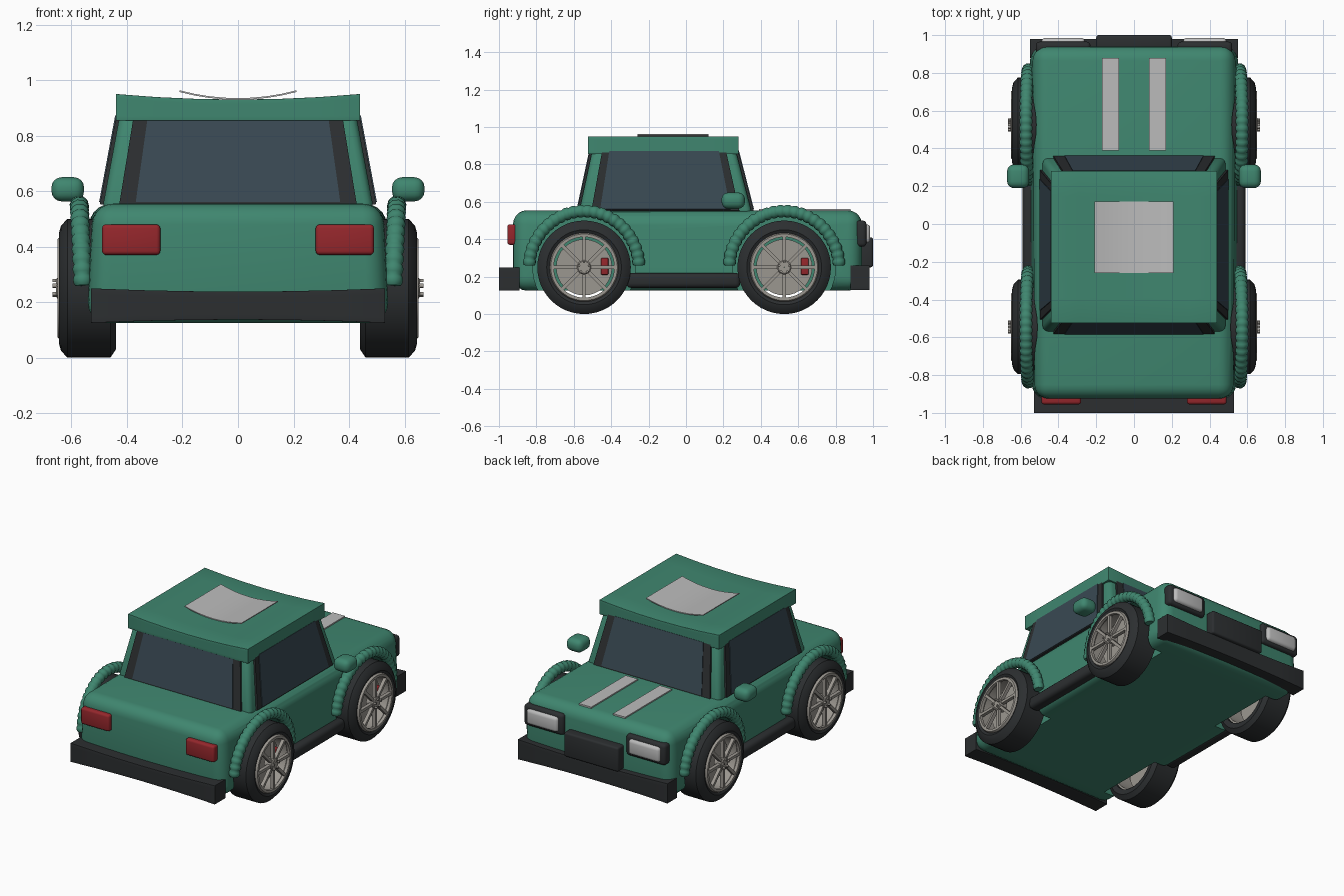
import bpy, bmesh, math
from mathutils import Vector, Matrix

if "Cube" in bpy.data.objects:
    bpy.data.objects.remove(bpy.data.objects["Cube"])


def mat(name, r, g, b):
    m = bpy.data.materials.new(name)
    m.diffuse_color = (r, g, b, 1)
    m.use_nodes = True
    m.node_tree.nodes["Principled BSDF"].inputs["Base Color"].default_value = m.diffuse_color
    return m


GREEN = mat("green", 0.05, 0.24, 0.16)
DARK = mat("dark", 0.025, 0.028, 0.03)
GLASS = mat("glass", 0.04, 0.065, 0.085)
RED = mat("red", 0.3, 0.02, 0.025)
LIGHT = mat("light", 0.5, 0.5, 0.5)
METAL = mat("metal", 0.33, 0.31, 0.28)


def finish(name, bm, m, smooth=True, bevel=0, seg=3):
    bmesh.ops.recalc_face_normals(bm, faces=bm.faces)
    me = bpy.data.meshes.new(name)
    bm.to_mesh(me)
    bm.free()
    ob = bpy.data.objects.new(name, me)
    bpy.context.collection.objects.link(ob)
    me.materials.append(m)
    bpy.ops.object.select_all(action='DESELECT')
    ob.select_set(True)
    bpy.context.view_layer.objects.active = ob
    if bevel:
        mod = ob.modifiers.new("bevel", 'BEVEL')
        mod.width, mod.segments, mod.limit_method = bevel, seg, 'ANGLE'
        bpy.ops.object.modifier_apply(modifier="bevel")
    if smooth:
        bpy.ops.object.shade_smooth_by_angle(angle=math.radians(40))
    return ob


def add_box(bm, lo, hi, matrix=Matrix()):
    c = [(a + b) / 2 for a, b in zip(lo, hi)]
    s = [b - a for a, b in zip(lo, hi)]
    m = matrix @ Matrix.Translation(c) @ Matrix.Diagonal((*s, 1))
    return bmesh.ops.create_cube(bm, size=1, matrix=m)["verts"]


def box(name, lo, hi, m, bevel=0.0, shape=None, cuts=0, seg=3):
    bm = bmesh.new()
    add_box(bm, lo, hi)
    if cuts:
        bmesh.ops.subdivide_edges(bm, edges=bm.edges[:], cuts=cuts, use_grid_fill=True)
    if shape:
        for v in bm.verts:
            shape(v.co)
    return finish(name, bm, m, True, bevel, seg)


def lathe(bm, profile, y, z, n=48):
    # closed (x, radius) profile spun about the wheel axle
    rings = []
    for i in range(n):
        a = 2 * math.pi * i / n
        rings.append([bm.verts.new((x, y + r * math.cos(a), z + r * math.sin(a))) for x, r in profile])
    k = len(profile)
    for i in range(n):
        p, q = rings[i], rings[(i + 1) % n]
        for j in range(k):
            bm.faces.new((p[j], p[(j + 1) % k], q[(j + 1) % k], q[j]))


# lower body: rounded box, narrower towards the top and the ends
def body_shape(co):
    if co.z > 0.5:
        co.x *= 0.96
    if co.y < -0.8:
        co.x *= 0.98


body = box("body", (-0.555, -0.925, 0.125), (0.555, 0.94, 0.555), GREEN, 0.075, body_shape, seg=5)

# wheel wells cut into the body
WHEELS = (-0.545, 0.525)
for s in (-1, 1):
    for y in WHEELS:
        bm = bmesh.new()
        bmesh.ops.create_cone(bm, cap_ends=True, segments=32, radius1=0.275, radius2=0.275, depth=0.3,
                              matrix=Matrix.Translation((s * 0.57, y, 0.25)) @ Matrix.Rotation(math.pi / 2, 4, 'Y'))
        cutter = finish("well_cutter", bm, DARK, False)
        cutter.hide_render = True
        bpy.context.view_layer.objects.active = body
        mod = body.modifiers.new("well", 'BOOLEAN')
        mod.operation, mod.object, mod.solver = 'DIFFERENCE', cutter, 'EXACT'
        bpy.ops.object.modifier_apply(modifier="well")
        bpy.data.objects.remove(cutter)
bpy.ops.object.select_all(action='DESELECT')
body.select_set(True)
bpy.ops.object.shade_smooth_by_angle(angle=math.radians(40))

# cabin frustum
Z0, Z1 = 0.53, 0.88
LOW = [Vector(p) for p in ((-0.49, -0.575, Z0), (0.49, -0.575, Z0), (0.49, 0.355, Z0), (-0.49, 0.355, Z0))]
TOP = [Vector(p) for p in ((-0.425, -0.5, Z1), (0.425, -0.5, Z1), (0.425, 0.265, Z1), (-0.425, 0.265, Z1))]
bm = bmesh.new()
lo = [bm.verts.new(p) for p in LOW]
hi = [bm.verts.new(p) for p in TOP]
bm.faces.new(lo)
bm.faces.new(hi)
for i in range(4):
    bm.faces.new((lo[i], lo[(i + 1) % 4], hi[(i + 1) % 4], hi[i]))
finish("cabin", bm, GREEN, True, 0.03)


# windows: a dark frame panel and a glass panel on each cabin side
def panel(name, side, u0, u1, v0, v1, out, m):
    a, b = LOW[side], LOW[(side + 1) % 4]
    c, d = TOP[(side + 1) % 4], TOP[side]
    n = (b - a).cross(d - a).normalized()
    bm = bmesh.new()
    loops = []
    for off in (-0.01, out):
        ring = []
        for u, v in ((u0, v0), (u1, v0), (u1, v1), (u0, v1)):
            ring.append(bm.verts.new(a.lerp(b, u).lerp(d.lerp(c, u), v) + n * off))
        loops.append(ring)
    p, q = loops
    bm.faces.new(p)
    bm.faces.new(q)
    for i in range(4):
        bm.faces.new((p[i], p[(i + 1) % 4], q[(i + 1) % 4], q[i]))
    finish(name, bm, m, False)


for i, nm in enumerate(("rear", "right", "front", "left")):
    e, g = (0.06, 0.12) if i % 2 == 0 else (0.07, 0.12)
    panel(nm + "_window_frame", i, e, 1 - e, 0.06, 0.98, 0.012, DARK)
    panel(nm + "_window", i, g, 1 - g, 0.08, 0.97, 0.016, GLASS)


# roof slab, slightly sagging in the middle, with a pale panel
def sag(co):
    if co.z > 0.9:
        co.z -= 0.02 * (1 - (co.x / 0.44) ** 2)


box("roof", (-0.44, -0.525, 0.855), (0.44, 0.28, 0.95), GREEN, 0.035, sag, 5)


def curl(co):
    co.z += 0.028 * (co.x / 0.21) ** 2


box("roof_panel", (-0.21, -0.26, 0.929), (0.21, 0.12, 0.935), LIGHT, 0, curl, 7)

# bonnet stripes
for s in (-1, 1):
    box("bonnet_stripe", (s * 0.125 - 0.045, 0.39, 0.552), (s * 0.125 + 0.045, 0.88, 0.563), LIGHT)


# bumpers, grille, lamps
def bow(co):
    t = 1 - (co.x / 0.54) ** 2
    co.z += 0.012 * t * (-1 if co.z > 0.19 else 1)


box("rear_bumper", (-0.53, -1.0, 0.125), (0.53, -0.89, 0.25), DARK, 0.036, bow, 5)
box("front_bumper", (-0.55, 0.88, 0.13), (0.55, 0.98, 0.26), DARK, 0.036, bow, 5)
box("grille", (-0.2, 0.92, 0.25), (0.2, 1.0, 0.41), DARK, 0.012)
for s in (-1, 1):
    def span(a, b):
        return sorted((s * a, s * b))
    x0, x1 = span(0.28, 0.49)
    box("tail_lamp", (x0, -0.955, 0.37), (x1, -0.9, 0.48), RED, 0.014)
    x0, x1 = span(0.23, 0.52)
    box("headlamp_surround", (x0, 0.9, 0.36), (x1, 0.965, 0.5), DARK, 0.02)
    x0, x1 = span(0.26, 0.49)
    box("headlamp", (x0, 0.92, 0.38), (x1, 0.985, 0.48), LIGHT, 0.02)
    # side sill and mirror
    x0, x1 = span(0.51, 0.59)
    box("side_sill", (x0, -0.32, 0.14), (x1, 0.29, 0.22), DARK, 0.025)
    x0, x1 = span(0.555, 0.672)
    box("mirror", (x0, 0.19, 0.563), (x1, 0.315, 0.65), GREEN, 0.036, seg=4)

    for y in WHEELS:
        # ribbed arch: tube with alternating radius
        cu = bpy.data.curves.new("wheel_arch", 'CURVE')
        cu.dimensions, cu.bevel_depth, cu.bevel_resolution, cu.use_fill_caps = '3D', 0.035, 3, True
        sp = cu.splines.new('POLY')
        beads = 24
        n = beads * 4 + 1
        sp.points.add(n - 1)
        for i, pt in enumerate(sp.points):
            a = math.radians(2 + 176 * i / (n - 1))
            pt.co = (s * (0.558 + 0.014 * math.sin(a)), y + 0.293 * math.cos(a), 0.25 + 0.3 * math.sin(a), 1)
            pt.radius = 0.82 + 0.18 * math.sqrt(abs(math.sin(math.pi * i / 4)))
        ob = bpy.data.objects.new("wheel_arch", cu)
        bpy.context.collection.objects.link(ob)
        cu.materials.append(GREEN)

        # tyre
        bm = bmesh.new()
        lathe(bm, [(s * x, r) for x, r in ((0.445, 0.185), (0.44, 0.22), (0.46, 0.25), (0.615, 0.25),
                                           (0.638, 0.225), (0.645, 0.2), (0.635, 0.182))], y, 0.25)
        finish("tyre", bm, DARK)

        # rim: barrel, lip, spokes, hub and bolts
        bm = bmesh.new()
        lathe(bm, [(s * x, r) for x, r in ((0.46, 0.172), (0.46, 0.184), (0.64, 0.184),
                                           (0.65, 0.178), (0.65, 0.162), (0.63, 0.162), (0.62, 0.172))], y, 0.25)
        lathe(bm, [(s * x, r) for x, r in ((0.6, 0.0005), (0.6, 0.038), (0.65, 0.038),
                                           (0.655, 0.032), (0.655, 0.0005))], y, 0.25, 24)
        for k in range(8):
            rot = Matrix.Translation((0, y, 0.25)) @ Matrix.Rotation(k * math.pi / 4, 4, 'X')
            x0, x1 = span(0.625, 0.648)
            add_box(bm, (x0, -0.009, 0.02), (x1, 0.009, 0.17), rot)
        for k in range(5):
            rot = Matrix.Translation((0, y, 0.25)) @ Matrix.Rotation(k * math.tau / 5, 4, 'X')
            x0, x1 = span(0.65, 0.668)
            add_box(bm, (x0, -0.006, 0.022), (x1, 0.006, 0.034), rot)
        finish("rim", bm, METAL)

        # brake disc and caliper
        bm = bmesh.new()
        lathe(bm, [(s * x, r) for x, r in ((0.55, 0.0005), (0.55, 0.15), (0.565, 0.15), (0.565, 0.0005))], y, 0.25, 32)
        finish("brake_disc", bm, METAL)
        x0, x1 = span(0.535, 0.59)
        box("brake_caliper", (x0, y + 0.09, 0.21), (x1, y + 0.13, 0.3), RED, 0.006)
